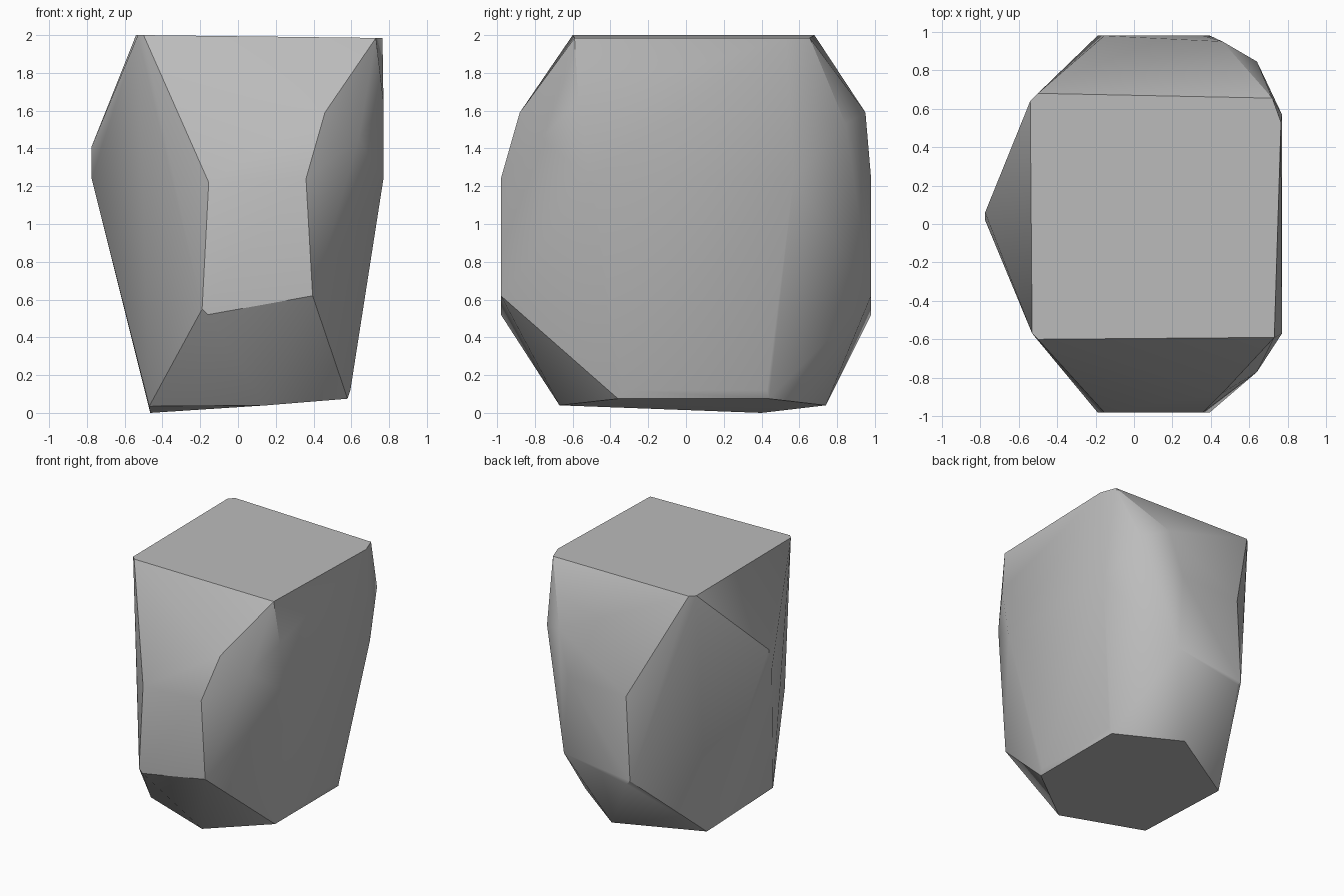
import bpy
import bmesh
import math

default_cube = bpy.data.objects.get("Cube")
if default_cube:
    bpy.data.objects.remove(default_cube, do_unlink=True)


def flat_material(name, colour):
    material = bpy.data.materials.new(name)
    material.use_nodes = True
    material.diffuse_color = colour
    shader = material.node_tree.nodes["Principled BSDF"]
    shader.inputs["Base Color"].default_value = colour
    shader.inputs["Roughness"].default_value = 1
    return material


def both_ends(points):
    """Return the points together with their mirror images in y."""
    return [(x, side * y, z) for x, y, z in points for side in (-1, 1)]


def chiselled_stone(name, corners, material):
    """Wrap a convex skin around the corners and merge coplanar faces."""
    bm = bmesh.new()
    for corner in corners:
        bm.verts.new(corner)
    hull = bmesh.ops.convex_hull(bm, input=bm.verts[:])
    unused = {g for g in hull["geom_interior"] + hull["geom_unused"]
              if isinstance(g, bmesh.types.BMVert)}
    bmesh.ops.delete(bm, geom=list(unused), context="VERTS")
    bmesh.ops.dissolve_limit(bm, angle_limit=math.radians(1),
                             verts=bm.verts[:], edges=bm.edges[:])
    bmesh.ops.recalc_face_normals(bm, faces=bm.faces[:])
    mesh = bpy.data.meshes.new(name)
    bm.to_mesh(mesh)
    bm.free()
    mesh.materials.append(material)
    stone = bpy.data.objects.new(name, mesh)
    bpy.context.collection.objects.link(stone)
    return stone


# Flat crown, tilted slightly down towards the broad side
crown = [(-.53, -.57, 2), (-.5, -.6, 2), (.73, -.59, 1.985),
         (.765, .53, 1.985), (.72, .655, 1.985),
         (-.5, .68, 2), (-.54, .64, 2)]

# Upright facets on the front and back ends
end_facets = both_ends([(-.155, .98, 1.22), (.36, .98, 1.24),
                        (.395, .98, .62), (-.19, .98, .55),
                        (-.16, .98, .52)])

# Chamfered corners between the end facets and the broad side
chamfers = [(.46, -.88, 1.59), (.64, -.77, 1.45), (.77, -.57, 1.65),
            (.77, -.5, 1.24), (.46, .95, 1.59), (.64, .845, 1.53),
            (.77, .57, 1.24)]

# Upright ridge on the narrow side
ridge = [(-.775, .06, 1.41), (-.775, .02, 1.24)]

# Six-sided foot
foot = [(.15, -.67, .04), (.58, -.36, .075), (.595, -.33, .12),
        (.58, .44, .075), (.595, .43, .12), (.14, .74, .04),
        (-.465, .4, 0), (-.47, -.43, .035)]

grey = flat_material("stone grey", (.5, .5, .5, 1))
boulder = chiselled_stone("boulder", crown + end_facets + chamfers
                          + ridge + foot, grey)

# Smooth the shallow breaks and keep the chiselled edges crisp
bpy.ops.object.select_all(action="DESELECT")
boulder.select_set(True)
bpy.context.view_layer.objects.active = boulder
bpy.ops.object.shade_smooth_by_angle(angle=math.radians(30))
